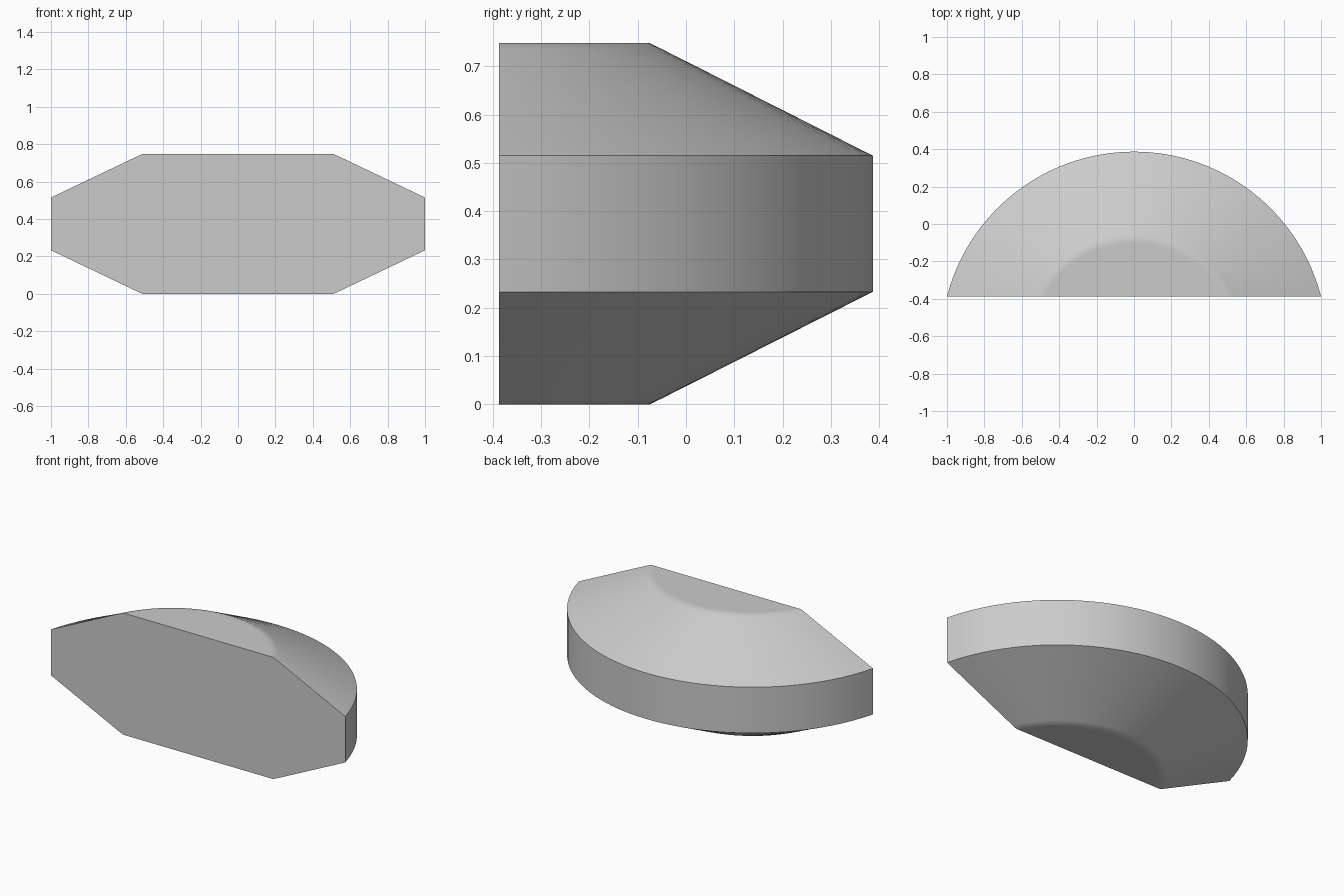
import bpy
import bmesh
import math

cube = bpy.data.objects.get("Cube")
if cube:
    bpy.data.objects.remove(cube, do_unlink=True)

FRONT_Y = -0.387      # flat front plane
CENTRE_Y = -0.646     # common centre of all arcs
HEIGHT = 0.748
SEGMENTS = 40

grey = bpy.data.materials.new("light grey")
grey.use_nodes = True
colour = (0.6, 0.6, 0.6, 1)
grey.diffuse_color = colour
grey.node_tree.nodes["Principled BSDF"].inputs["Base Color"].default_value = colour

# Upper half of the profile as radius and height; narrow rings soften the rim
upper = [(1.033, 0.515), (0.596, 0.736), (0.571, HEIGHT), (0.546, HEIGHT)]
profile = [(r, HEIGHT - z) for r, z in reversed(upper)] + upper

bm = bmesh.new()


def arc(radius, z):
    """Arc that starts and ends on the front plane."""
    start = math.asin((FRONT_Y - CENTRE_Y) / radius)
    sweep = math.pi - 2 * start
    angles = [start + sweep * i / SEGMENTS for i in range(SEGMENTS + 1)]
    return [bm.verts.new((radius * math.cos(a), CENTRE_Y + radius * math.sin(a), z))
            for a in angles]


# Curved wall and sloping shoulders
rings = [arc(r, z) for r, z in profile]
for low, high in zip(rings, rings[1:]):
    for i in range(SEGMENTS):
        bm.faces.new((low[i], low[i + 1], high[i + 1], high[i]))

# Flat top, bottom and front
bm.faces.new(rings[-1])
bm.faces.new(rings[0][::-1])
bm.faces.new([ring[0] for ring in rings] + [ring[-1] for ring in reversed(rings)])
bmesh.ops.recalc_face_normals(bm, faces=bm.faces)

mesh = bpy.data.meshes.new("half_round_body")
bm.to_mesh(mesh)
bm.free()
mesh.materials.append(grey)
body = bpy.data.objects.new("half_round_body", mesh)
bpy.context.collection.objects.link(body)

# Smooth curves, crisp outer edges
bpy.ops.object.select_all(action="DESELECT")
body.select_set(True)
bpy.context.view_layer.objects.active = body
bpy.ops.object.shade_smooth_by_angle(angle=math.radians(30))
